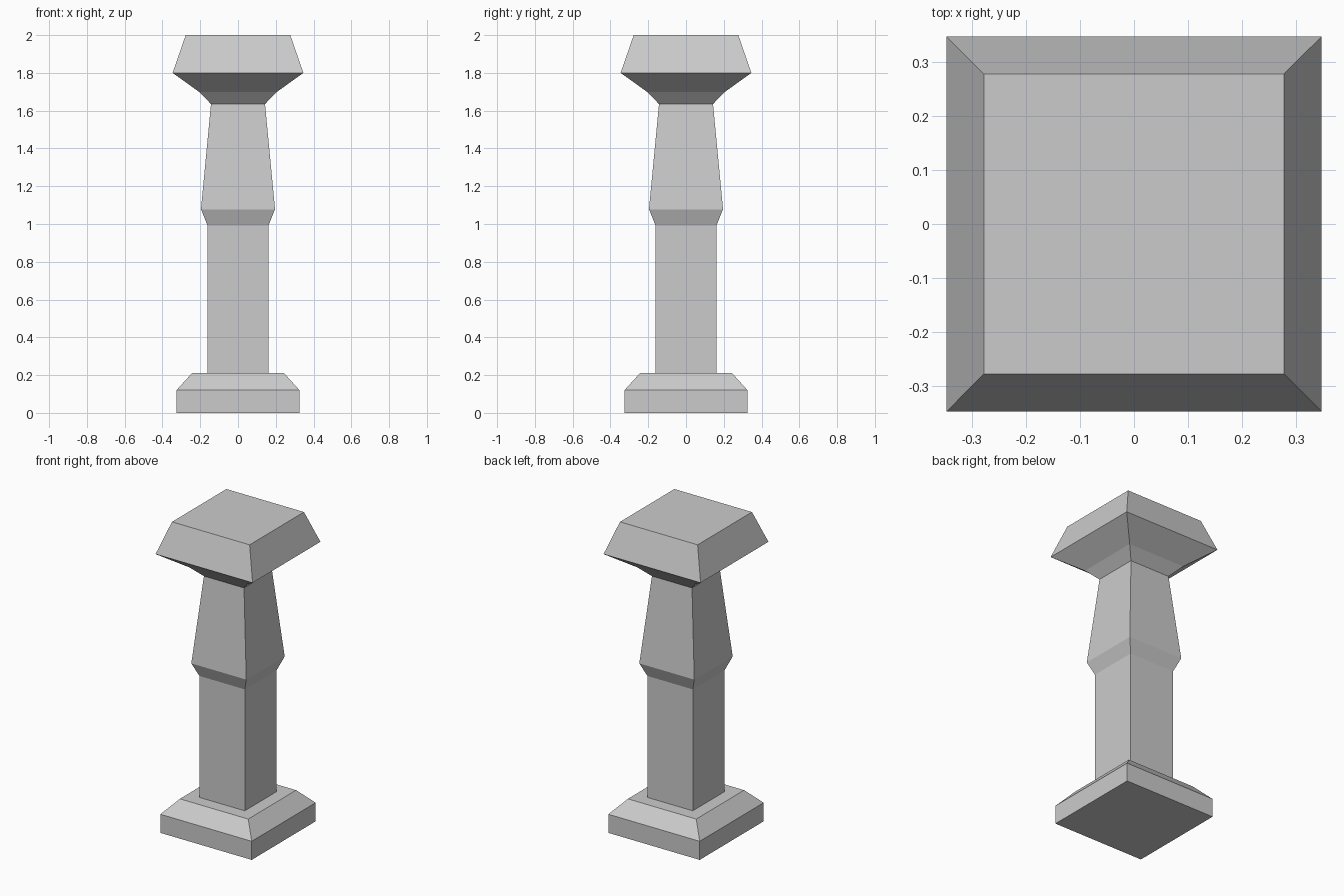
import bpy
import bmesh

if "Cube" in bpy.data.objects:
    bpy.data.objects.remove(bpy.data.objects["Cube"])

# Square cross-sections from bottom to top: (half width, height)
BASE = [(0.326, 0.0), (0.326, 0.12), (0.244, 0.21)]
SHAFT = [(0.162, 0.21), (0.162, 0.993), (0.196, 1.078), (0.143, 1.635)]
CAPITAL = [(0.204, 1.698), (0.346, 1.80), (0.277, 2.0)]


def square_ring(bm, half, z):
    return [bm.verts.new((sx * half, sy * half, z))
            for sx, sy in ((-1, -1), (1, -1), (1, 1), (-1, 1))]


def square_loft(name, sections):
    """One watertight solid lofted through square rings."""
    bm = bmesh.new()
    rings = [square_ring(bm, half, z) for half, z in sections]
    for low, high in zip(rings, rings[1:]):
        for i in range(4):
            j = (i + 1) % 4
            bm.faces.new((low[i], low[j], high[j], high[i]))
    bm.faces.new(reversed(rings[0]))
    bm.faces.new(rings[-1])
    mesh = bpy.data.meshes.new(name)
    bm.to_mesh(mesh)
    bm.free()
    obj = bpy.data.objects.new(name, mesh)
    bpy.context.collection.objects.link(obj)
    return obj


# Stepped base, bulging shaft and flared capital as one continuous pillar
square_loft("pillar", BASE + SHAFT + CAPITAL)
